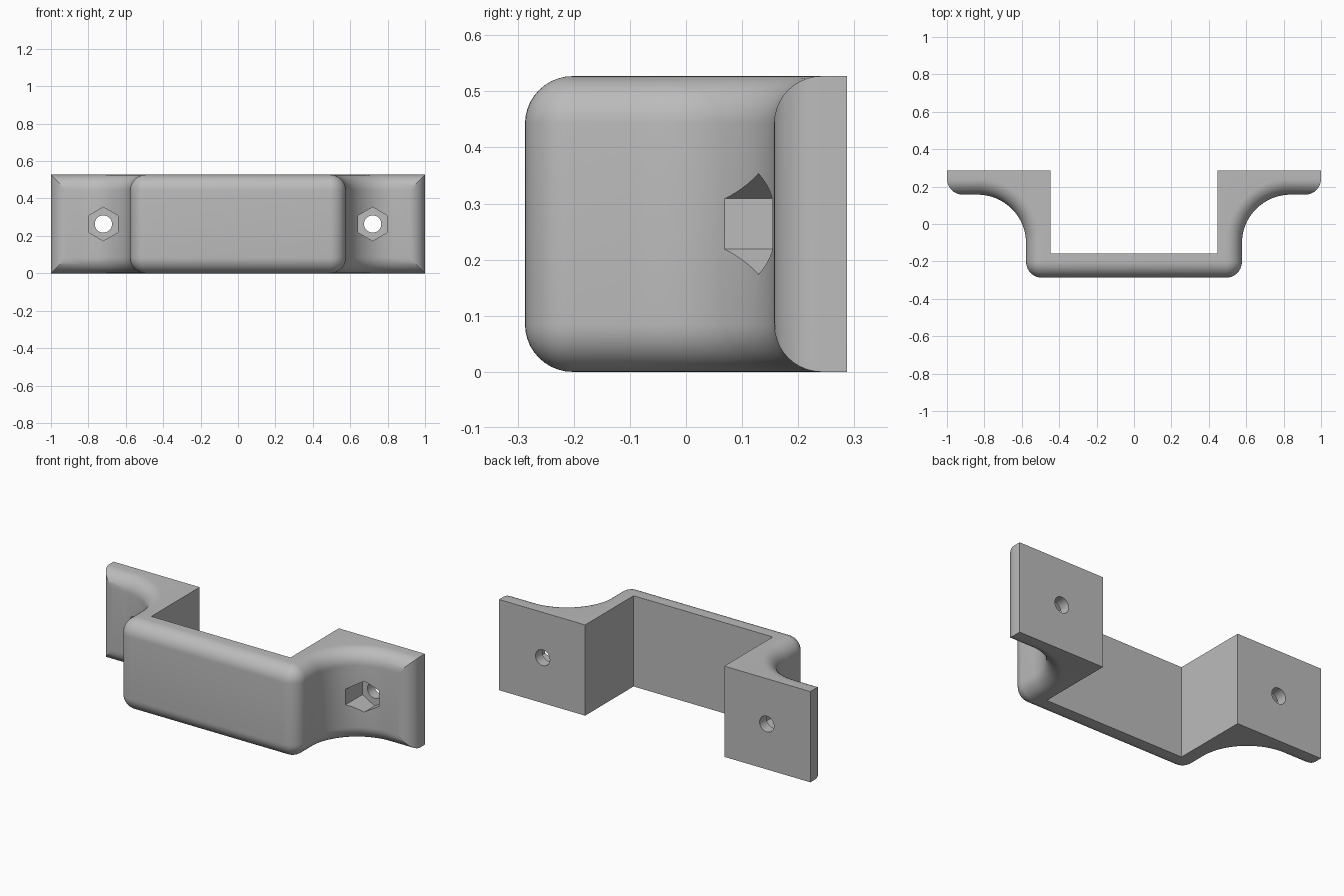
import bpy, bmesh
from math import sin, cos, pi, acos, radians
from mathutils import Matrix

if "Cube" in bpy.data.objects:
    bpy.data.objects.remove(bpy.data.objects["Cube"], do_unlink=True)

HEIGHT, BACK, FLANGE, FRONT = 0.527, 0.287, 0.157, -0.287
OUTER, INNER, INNER_Y = 0.577, 0.447, -0.157
EDGE, FILLET = 0.085, 0.26          # outer edge rounding, concave fillet
HOLE_X, HOLE_Z = 0.72, HEIGHT / 2

grey = bpy.data.materials.new("grey_plastic")
grey.use_nodes = True
colour = (0.5, 0.5, 0.5, 1)
grey.diffuse_color = colour
grey.node_tree.nodes["Principled BSDF"].inputs["Base Color"].default_value = colour


def arc(cx, cy, r, start, end, n):
    return [(cx + r * cos(start + (end - start) * i / n),
             cy + r * sin(start + (end - start) * i / n)) for i in range(n + 1)]


def outline(d):
    """Bracket outline with its outer side pulled in by d."""
    half = [(INNER, INNER_Y), (INNER, BACK), (1, BACK)]
    # rounded flange end, clipped by the flange face
    tilt = acos(max(0, min(1, (EDGE - d) / EDGE)))
    half += arc(1 - EDGE, FLANGE + EDGE, EDGE, 0, -pi / 2 + tilt, 10)
    # concave fillet, then rounded front corner
    half += arc(OUTER + FILLET, FLANGE - FILLET, FILLET + d, pi / 2, pi, 24)
    half += arc(OUTER - EDGE, FRONT + EDGE, EDGE - d, 0, -pi / 2, 10)
    return half + [(-x, y) for x, y in reversed(half)]


# Bracket body: stacked outlines with rounded top and bottom edges
STEPS = 10
lower = [(EDGE * (1 - cos(a)), EDGE * (1 - sin(a)))
         for a in (pi / 2 * i / STEPS for i in range(STEPS + 1))]
layers = lower + [(HEIGHT - z, d) for z, d in reversed(lower)]
bm = bmesh.new()
rings = [[bm.verts.new((x, y, z)) for x, y in outline(d)] for z, d in layers]
for a, b in zip(rings, rings[1:]):
    for i in range(len(a)):
        j = (i + 1) % len(a)
        bm.faces.new((a[i], a[j], b[j], b[i]))
bm.faces.new(rings[0])
bm.faces.new(rings[-1])
bmesh.ops.remove_doubles(bm, verts=bm.verts, dist=1e-5)
bmesh.ops.recalc_face_normals(bm, faces=bm.faces)
mesh = bpy.data.meshes.new("bracket")
bm.to_mesh(mesh)
bm.free()
mesh.materials.append(grey)
bracket = bpy.data.objects.new("bracket", mesh)
bpy.context.collection.objects.link(bracket)
bpy.context.view_layer.objects.active = bracket
bracket.select_set(True)


def cut(name, x, radius, sides, y0, y1):
    """Cut a prism running along y out of the bracket."""
    b = bmesh.new()
    bmesh.ops.create_cone(b, cap_ends=True, segments=sides, radius1=radius,
                          radius2=radius, depth=y1 - y0)
    b.transform(Matrix.Translation((x, (y0 + y1) / 2, HOLE_Z))
                @ Matrix.Rotation(radians(90), 4, 'X'))
    m = bpy.data.meshes.new(name)
    b.to_mesh(m)
    b.free()
    m.materials.append(grey)
    cutter = bpy.data.objects.new(name, m)
    cutter.hide_render = True
    bpy.context.collection.objects.link(cutter)
    mod = bracket.modifiers.new(name, 'BOOLEAN')
    mod.operation, mod.solver, mod.object = 'DIFFERENCE', 'EXACT', cutter
    bpy.ops.object.modifier_apply(modifier=name)
    bpy.data.objects.remove(cutter, do_unlink=True)


# Nut pockets and bolt holes in both flanges
for side in (-1, 1):
    cut("nut_pocket", side * HOLE_X, 0.09, 6, -0.4, 0.225)
    cut("bolt_hole", side * HOLE_X, 0.046, 32, 0.1, 0.4)

bpy.ops.object.shade_smooth_by_angle(angle=radians(30))
